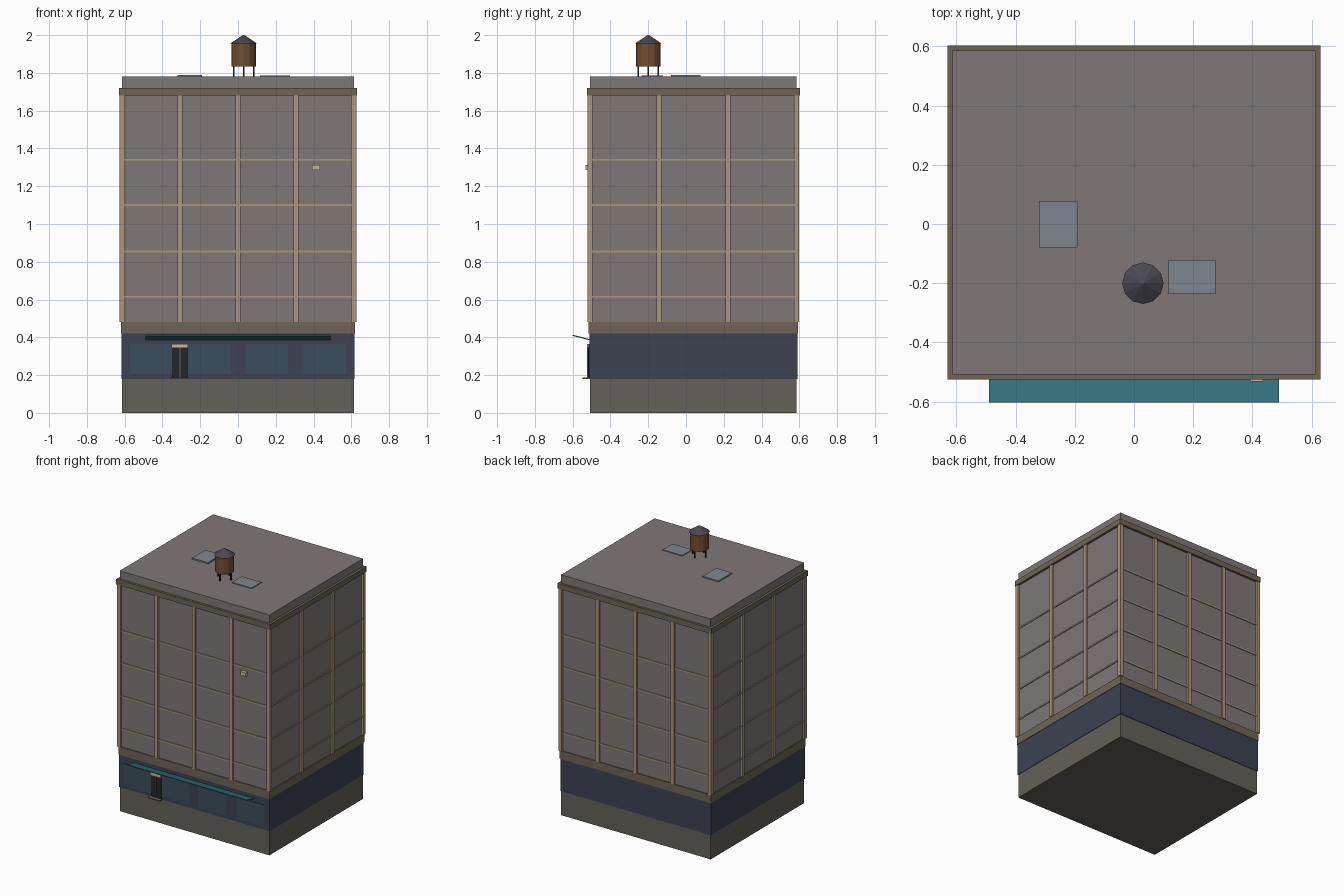
import bpy, bmesh, math
from mathutils import Matrix

if "Cube" in bpy.data.objects:
    bpy.data.objects.remove(bpy.data.objects["Cube"])

def mat(name, r, g, b):
    m = bpy.data.materials.new(name)
    m.diffuse_color = [(c / 255) ** 2.2 for c in (r, g, b)] + [1]
    m.use_nodes = True
    m.node_tree.nodes["Principled BSDF"].inputs["Base Color"].default_value = m.diffuse_color
    return m

WALL = mat("wall_grey", 126, 120, 119)
STONE = mat("base_stone", 100, 97, 90)
BAND = mat("band_brown", 110, 101, 88)
TRIM = mat("trim_tan", 168, 150, 126)
NAVY = mat("shop_navy", 62, 68, 82)
GLASS = mat("shop_glass", 62, 78, 92)
DARK = mat("dark_metal", 40, 44, 46)
CREAM = mat("cream", 200, 184, 155)
TEAL = mat("awning_teal", 53, 112, 122)
SKY = mat("skylight", 126, 134, 140)
WOOD = mat("tank_wood", 112, 80, 54)
ROOF = mat("tank_roof", 76, 74, 82)

def finish(name, bm, m):
    bmesh.ops.recalc_face_normals(bm, faces=bm.faces)
    me = bpy.data.meshes.new(name)
    bm.to_mesh(me)
    bm.free()
    me.materials.append(m)
    ob = bpy.data.objects.new(name, me)
    bpy.context.collection.objects.link(ob)
    return ob

def boxes(name, m, *spans):
    """One object from boxes given as (x0, x1, y0, y1, z0, z1)."""
    bm = bmesh.new()
    for x0, x1, y0, y1, z0, z1 in spans:
        bmesh.ops.create_cube(bm, size=1, matrix=Matrix.Translation(
            ((x0 + x1) / 2, (y0 + y1) / 2, (z0 + z1) / 2))
            @ Matrix.Diagonal((x1 - x0, y1 - y0, z1 - z0, 1)))
    return finish(name, bm, m)

def cone(name, m, x, y, z0, z1, r0, r1, n):
    bm = bmesh.new()
    bmesh.ops.create_cone(bm, cap_ends=True, segments=n, radius1=r0, radius2=r1,
                          depth=z1 - z0, matrix=Matrix.Translation((x, y, (z0 + z1) / 2)))
    return finish(name, bm, m)

# Footprint of the walls
X, YF, YB = 0.613, -0.508, 0.586

def slab(grow, z0, z1):
    return (-X - grow, X + grow, YF - grow, YB + grow, z0, z1)

# Stacked storeys
boxes("foundation", STONE, slab(0, 0, 0.18))
boxes("shop_storey", NAVY, slab(0.004, 0.18, 0.42))
boxes("shop_band", BAND, slab(0.007, 0.42, 0.48))
boxes("upper_storeys", WALL, slab(0, 0.48, 1.78))
boxes("cornice", BAND, slab(0.017, 1.68, 1.72))
boxes("floor_ledges", TRIM, *[slab(0.006, z - 0.005, z + 0.005)
                              for z in (0.615, 0.855, 1.10, 1.34)])

# Pilasters around all four sides
p = 0.0135
spots = {(-X + 2 * X * i / 4, y) for i in range(5) for y in (YF, YB)}
spots |= {(x, YF + (YB - YF) * j / 3) for j in (1, 2) for x in (-X, X)}
boxes("pilasters", TRIM, *[(x - p, x + p, y - p, y + p, 0.48, 1.68)
                           for x, y in sorted(spots)])

# Shop front
boxes("shop_windows", GLASS, *[(x - 0.112, x + 0.112, -0.515, -0.505, 0.205, 0.365)
                               for x in (-0.46, -0.153, 0.153, 0.46)])
boxes("door_leaves", DARK, (-0.35, -0.311, -0.52, -0.505, 0.187, 0.345),
      (-0.305, -0.267, -0.52, -0.505, 0.187, 0.345))
boxes("door_divider", BAND, (-0.311, -0.305, -0.523, -0.505, 0.187, 0.345))
boxes("door_lintel", CREAM, (-0.353, -0.266, -0.525, -0.505, 0.345, 0.365))
boxes("door_step", BAND, (-0.36, -0.26, -0.547, -0.505, 0.18, 0.187))

# Awning rising away from the wall
bm = bmesh.new()
profile = [(-0.505, 0.383), (-0.602, 0.408), (-0.602, 0.414), (-0.505, 0.389)]
f = bm.faces.new([bm.verts.new((-0.49, y, z)) for y, z in profile])
ext = bmesh.ops.extrude_face_region(bm, geom=[f])["geom"]
bmesh.ops.translate(bm, vec=(0.98, 0, 0),
                    verts=[v for v in ext if isinstance(v, bmesh.types.BMVert)])
finish("awning", bm, TEAL)

# Air conditioner on the front wall
boxes("air_conditioner", CREAM, (0.392, 0.435, -0.532, -0.505, 1.285, 1.312))

# Roof fittings
boxes("skylights", SKY, (-0.32, -0.19, -0.08, 0.077, 1.78, 1.79),
      (0.116, 0.276, -0.236, -0.122, 1.78, 1.786))

# Water tank
tx, ty = 0.03, -0.2
boxes("tank_legs", DARK, *[(tx + a - 0.004, tx + a + 0.004, ty + b - 0.004, ty + b + 0.004, 1.78, 1.84)
                           for a, b in ((0.053, 0), (-0.053, 0), (0, 0.053), (0, -0.053))])
cone("tank_barrel", WOOD, tx, ty, 1.835, 1.96, 0.064, 0.064, 12)
cone("tank_roof", ROOF, tx, ty, 1.956, 2.0, 0.07, 0.004, 12)
